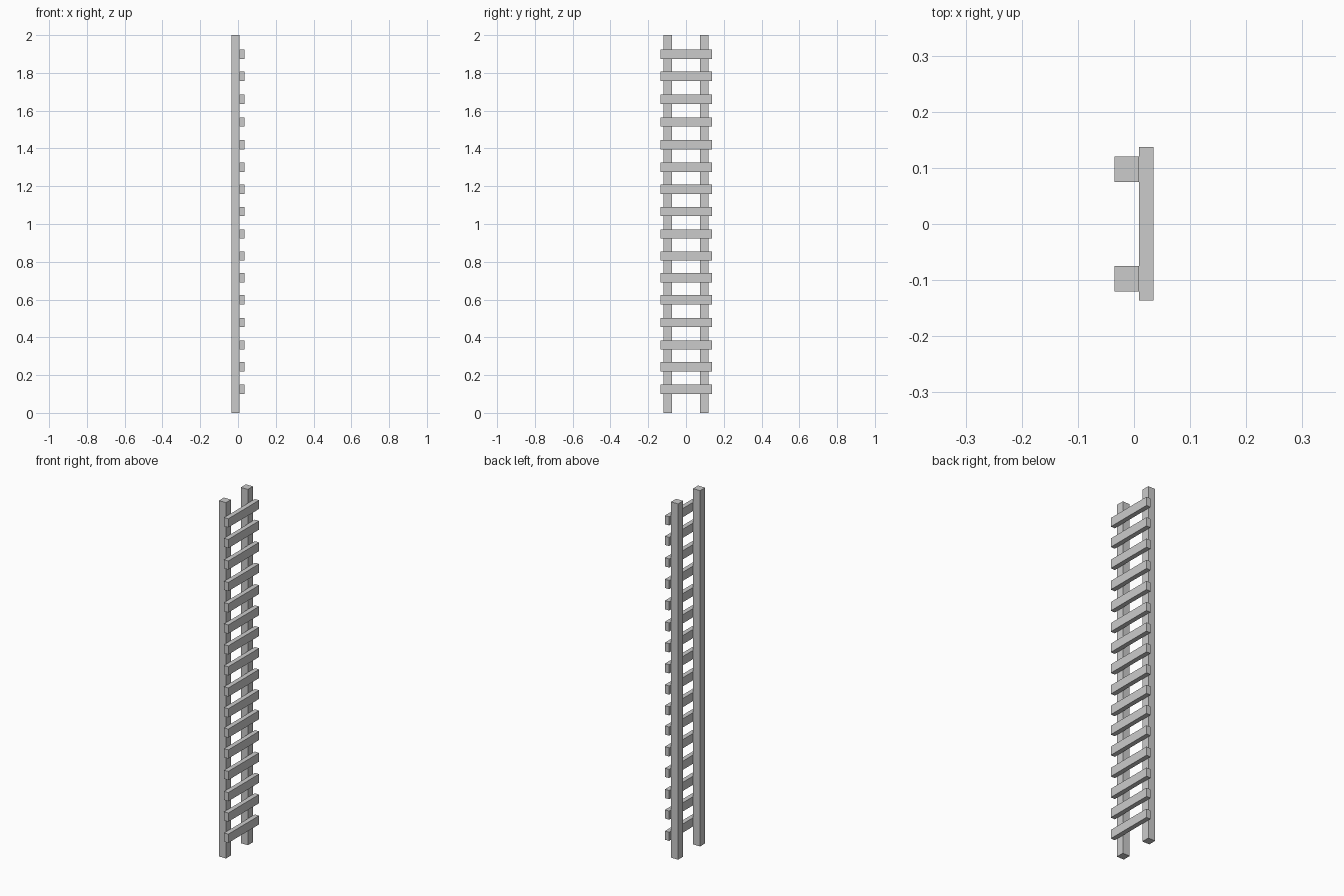
import bpy
import bmesh

if "Cube" in bpy.data.objects:
    bpy.data.objects.remove(bpy.data.objects["Cube"])


def box(name, x, y, z):
    """Axis-aligned box from (min, max) ranges."""
    bm = bmesh.new()
    bmesh.ops.create_cube(bm, size=1.0)
    for v in bm.verts:
        for i, (lo, hi) in enumerate((x, y, z)):
            v.co[i] = lo if v.co[i] < 0 else hi
    mesh = bpy.data.meshes.new(name)
    bm.to_mesh(mesh)
    bm.free()
    obj = bpy.data.objects.new(name, mesh)
    bpy.context.collection.objects.link(obj)
    return obj


BACK, FACE, FRONT = -0.035, 0.009, 0.035
RUNG_HEIGHT = 0.049

# Two upright rails
box("left_rail", (BACK, FACE), (-0.12, -0.075), (0, 2))
box("right_rail", (BACK, FACE), (0.075, 0.12), (0, 2))

# Rungs nailed onto the rail faces, slightly uneven hand-built spacing
rung_heights = [0.125, 0.244, 0.359, 0.478, 0.599, 0.716, 0.83, 0.947,
                1.066, 1.184, 1.301, 1.42, 1.54, 1.661, 1.782, 1.898]
for i, z in enumerate(rung_heights):
    box(f"rung_{i + 1}", (FACE, FRONT), (-0.136, 0.137),
        (z - RUNG_HEIGHT / 2, z + RUNG_HEIGHT / 2))
